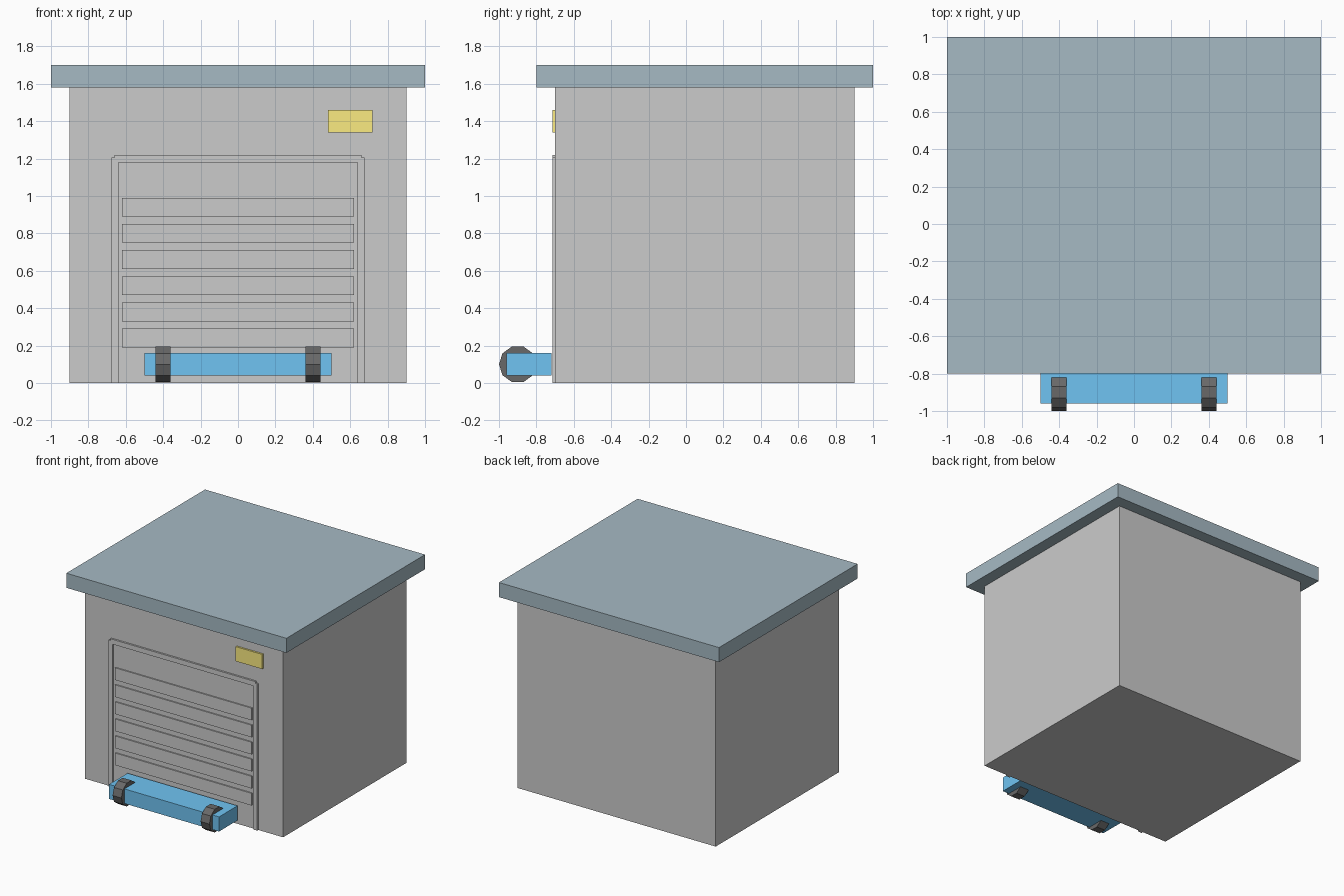
import bpy
from math import pi

if "Cube" in bpy.data.objects:
    bpy.data.objects.remove(bpy.data.objects["Cube"])


def material(name, rgb):
    m = bpy.data.materials.new(name)
    m.diffuse_color = (*rgb, 1)
    m.use_nodes = True
    m.node_tree.nodes["Principled BSDF"].inputs["Base Color"].default_value = m.diffuse_color
    return m


def finish(obj, name, mat):
    obj.name = obj.data.name = name
    bpy.ops.object.transform_apply(location=False, rotation=True, scale=True)
    if mat:
        obj.data.materials.append(mat)
    return obj


def box(name, x, y, z, mat=None):
    """Box given by its (min, max) extent on each axis."""
    bpy.ops.mesh.primitive_cube_add(size=1, location=[sum(r) / 2 for r in (x, y, z)])
    obj = bpy.context.object
    obj.scale = [r[1] - r[0] for r in (x, y, z)]
    return finish(obj, name, mat)


slate = material("slate", (0.38, 0.49, 0.55))
yellow = material("yellow", (0.96, 0.83, 0.22))
blue = material("blue", (0.16, 0.55, 0.89))
black = material("black", (0.14, 0.14, 0.14))

# Building and flat overhanging roof
box("walls", (-0.9, 0.9), (-0.7, 0.9), (0, 1.58))
box("roof", (-1, 1), (-0.8, 1), (1.58, 1.70), slate)

# Garage door: slats and surround
for i in range(6):
    z = 0.19 + 0.14 * i
    box(f"door_slat_{i + 1}", (-0.62, 0.62), (-0.71, -0.69), (z, z + 0.1))
box("door_lintel", (-0.66, 0.66), (-0.715, -0.69), (1.18, 1.22))
box("door_post_left", (-0.675, -0.64), (-0.715, -0.69), (0, 1.205))
box("door_post_right", (0.64, 0.675), (-0.715, -0.69), (0, 1.205))

# Wall plate above the door
box("wall_plate", (0.48, 0.72), (-0.715, -0.69), (1.34, 1.46), yellow)

# Low blue cart body with two ten-sided wheels
box("cart_body", (-0.5, 0.5), (-0.96, -0.72), (0.04, 0.16), blue)
for side, x in (("left", -0.4), ("right", 0.4)):
    # quarter turn about y lays the axle along x, then half a facet puts a flat on the ground
    bpy.ops.mesh.primitive_cylinder_add(vertices=10, radius=0.1, depth=0.08,
                                        location=(x, -0.9, 0.1),
                                        rotation=(0, pi / 2, 0))
    wheel = finish(bpy.context.object, f"wheel_{side}", black)
    # local y-vertex of the cylinder already points along -y, so flats face up and down
